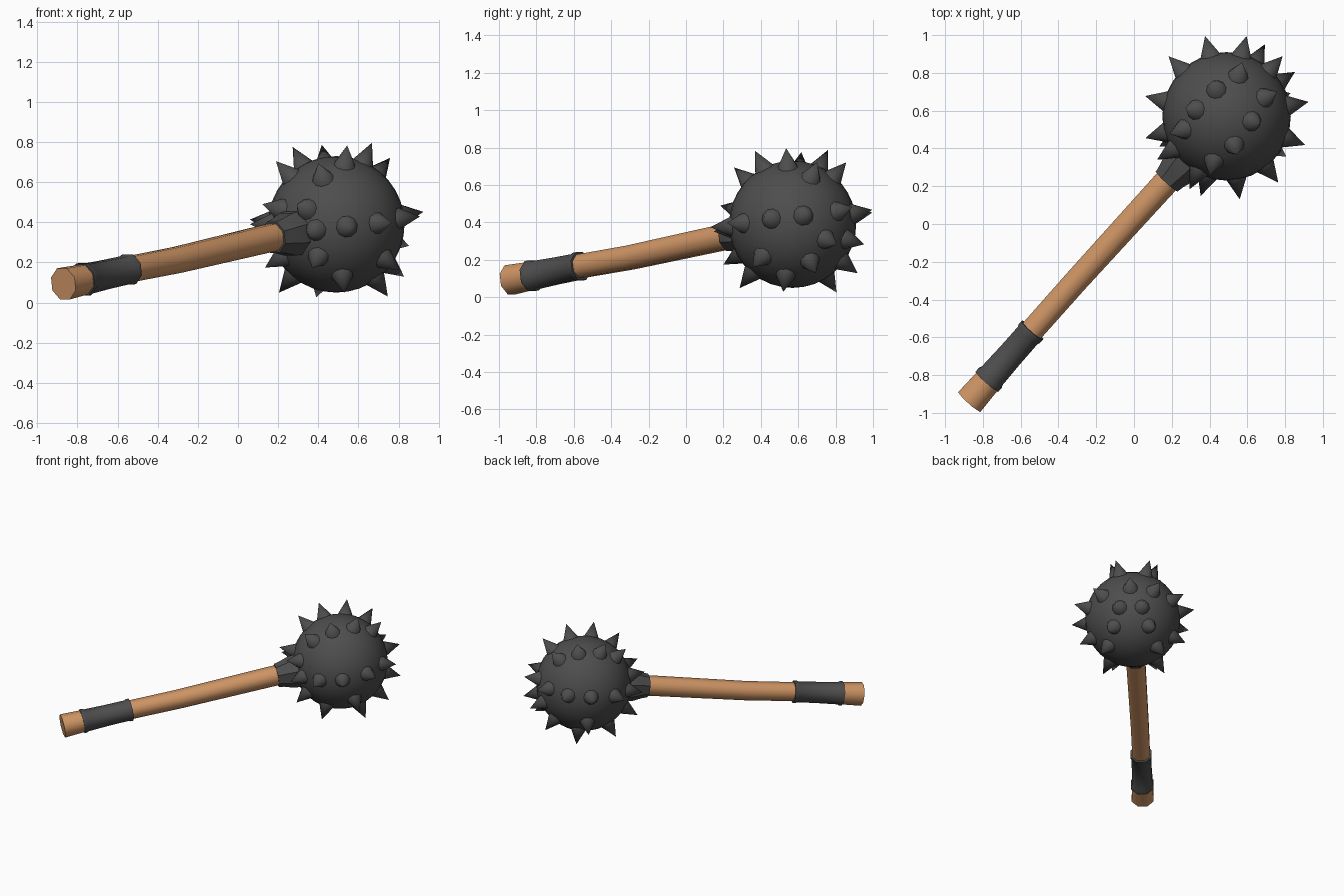
import bpy, bmesh, math
from mathutils import Vector

if "Cube" in bpy.data.objects:
    bpy.data.objects.remove(bpy.data.objects["Cube"])


def material(name, rgb):
    m = bpy.data.materials.new(name)
    m.diffuse_color = (*rgb, 1)
    m.use_nodes = True
    m.node_tree.nodes["Principled BSDF"].inputs["Base Color"].default_value = m.diffuse_color
    return m


iron = material("dark iron", (0.075, 0.075, 0.075))
wood = material("warm wood", (0.62, 0.30, 0.13))

CENTRE = Vector((0.49, 0.57, 0.39))
BALL_R = 0.34
# Handle centre line, from butt to inside the ball
PATH = [Vector(p) for p in ((-0.87, -0.94, 0.093), (-0.77, -0.825, 0.115),
                            (-0.545, -0.57, 0.165), (-0.305, -0.30, 0.212),
                            (0.15, 0.20, 0.32), (0.30, 0.36, 0.35))]


def finish(bm, name, mat, angle):
    bmesh.ops.recalc_face_normals(bm, faces=bm.faces)
    me = bpy.data.meshes.new(name)
    bm.to_mesh(me)
    bm.free()
    ob = bpy.data.objects.new(name, me)
    bpy.context.collection.objects.link(ob)
    me.materials.append(mat)
    bpy.ops.object.select_all(action='DESELECT')
    ob.select_set(True)
    bpy.context.view_layer.objects.active = ob
    bpy.ops.object.shade_smooth_by_angle(angle=math.radians(angle))
    return ob


def tube(name, centres, radii, mat, sides=8, angle=50):
    """Loft of round rings, all square to the overall run of the tube."""
    bm = bmesh.new()
    axis = (centres[-1] - centres[0]).normalized()
    side = axis.cross(Vector((0, 0, 1))).normalized()
    up = side.cross(axis)
    rings = []
    for c, r in zip(centres, radii):
        ring = []
        for i in range(sides):
            a = math.tau * (i + 0.5) / sides
            ring.append(bm.verts.new(c + r * (math.cos(a) * side + math.sin(a) * up)))
        rings.append(ring)
    for a, b in zip(rings, rings[1:]):
        for i in range(sides):
            j = (i + 1) % sides
            bm.faces.new((a[i], a[j], b[j], b[i]))
    bm.faces.new(rings[0])
    bm.faces.new(rings[-1])
    return finish(bm, name, mat, angle)


# Wooden handle, thicker at the butt
tube("handle", PATH, (0.085, 0.079, 0.068, 0.069, 0.073, 0.073), wood)

# Wrapped grip with a raised rim at each end
g0, g1 = PATH[1], PATH[2]
fracs = (-0.03, 0.03, 0.07, 0.5, 0.93, 0.97, 1.03)
tube("grip", [g0.lerp(g1, f) for f in fracs],
     (0.087, 0.087, 0.080, 0.076, 0.075, 0.081, 0.081), iron)

# Flared collar joining the handle to the ball
out = (PATH[4] - CENTRE).normalized()
tube("collar", [CENTRE + out * d for d in (0.47, 0.43, 0.36, 0.28)],
     (0.084, 0.092, 0.115, 0.12), iron, angle=40)

# Ball head
bm = bmesh.new()
bmesh.ops.create_uvsphere(bm, u_segments=32, v_segments=18, radius=BALL_R)
bmesh.ops.translate(bm, verts=bm.verts, vec=CENTRE)
finish(bm, "ball", iron, 60)

# Spikes: (azimuth, elevation) in degrees around the ball
SPIKES = [
    (111, 63), (74, 48), (168, 60), (197, 45), (-11, 66), (26, 48), (-75, 62), (-106, 43),
    (47, 12), (76, 10), (105, 8), (134, 7), (166, 3), (195, 0),
    (10, 8), (-20, 5), (-52, 1), (-81, -2), (-108, -5), (-117, 13), (212, 13),
    (62, -14), (33, -14), (20, -36), (75, -36), (-11, -54), (113, -55),
    (-34, -31), (130, -31), (-82, -50), (178, -50), (-108, -29), (204, -29),
]
bm = bmesh.new()
N = 10
for az, el in SPIKES:
    a, e = math.radians(az), math.radians(el)
    d = Vector((math.cos(e) * math.cos(a), math.cos(e) * math.sin(a), math.sin(e)))
    s = d.orthogonal().normalized()
    t = d.cross(s)
    tip = bm.verts.new(CENTRE + d * 0.445)
    base = [bm.verts.new(CENTRE + d * 0.322 + 0.06 * (math.cos(math.tau * i / N) * s
                                                     + math.sin(math.tau * i / N) * t))
            for i in range(N)]
    for i in range(N):
        bm.faces.new((base[i], base[(i + 1) % N], tip))
    bm.faces.new(base[::-1])
finish(bm, "spikes", iron, 50)
